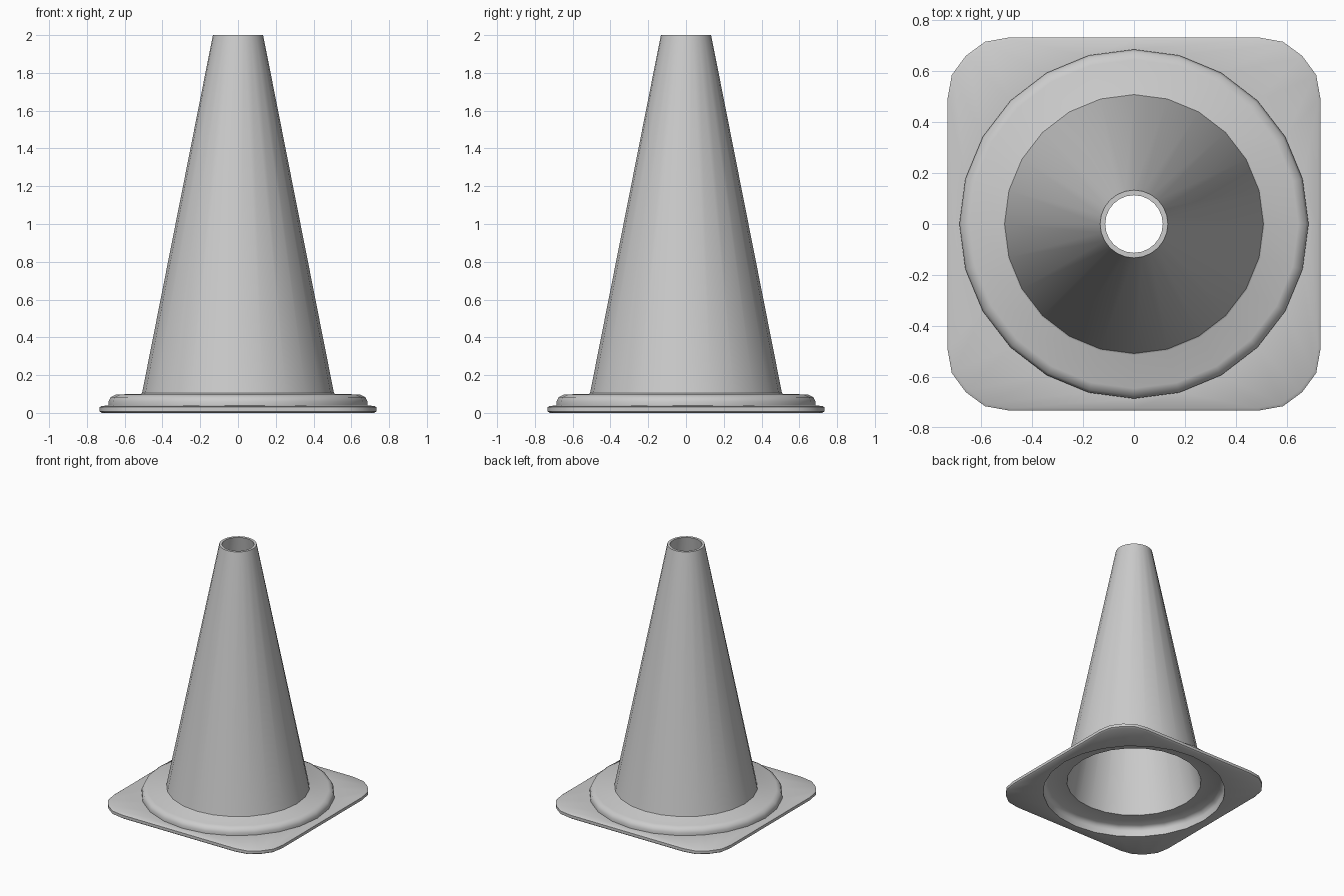
import bpy, bmesh, math

if "Cube" in bpy.data.objects:
    bpy.data.objects.remove(bpy.data.objects["Cube"])

N = 24


def ring(r, z):
    return [(r * math.cos(2 * math.pi * i / N), r * math.sin(2 * math.pi * i / N), z)
            for i in range(N)]


# Rounded square with one midpoint and five corner points per quarter
QUARTER = [(.732, 0), (.732, .49), (.715, .585), (.66, .66), (.585, .715), (.49, .732)]


def square(inset, z):
    s = 1 - inset / .732
    out = []
    for q in range(4):
        c, n = (1, 0, -1, 0)[q], (0, 1, 0, -1)[q]
        out += [((x * c - y * n) * s, (x * n + y * c) * s, z) for x, y in QUARTER]
    return out


# Closed thin-walled profile: plate edge, raised collar, cone, then back inside
loops = [
    square(.01, 0), square(0, .008), square(0, .03), square(.01, .037),
    ring(.685, .039), ring(.685, .06), ring(.675, .083), ring(.645, .098),
    ring(.515, .10), ring(.508, .105), ring(.133, 2),
    ring(.113, 2), ring(.488, .08),
    ring(.63, .078), ring(.652, .065), ring(.66, .045), ring(.66, 0),
]

bm = bmesh.new()
rows = [[bm.verts.new(p) for p in lp] for lp in loops]
for a, b in zip(rows, rows[1:] + rows[:1]):
    for i in range(N):
        j = (i + 1) % N
        bm.faces.new((a[i], a[j], b[j], b[i]))
bmesh.ops.recalc_face_normals(bm, faces=bm.faces)
mesh = bpy.data.meshes.new("traffic_cone")
bm.to_mesh(mesh)
bm.free()

cone = bpy.data.objects.new("traffic_cone", mesh)
bpy.context.collection.objects.link(cone)
bpy.context.view_layer.objects.active = cone
cone.select_set(True)
bpy.ops.object.shade_smooth_by_angle(angle=math.radians(40))
